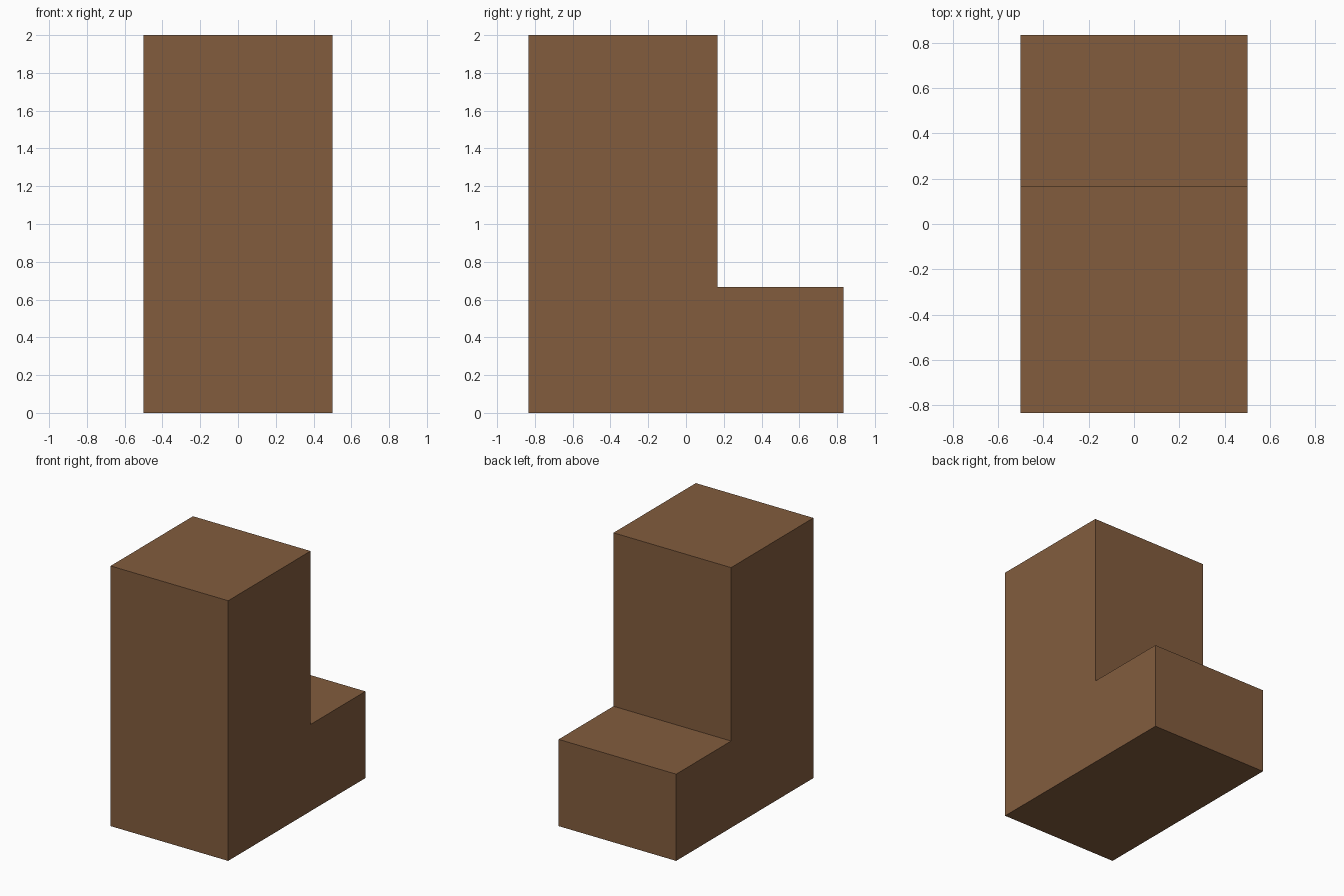
import bpy, bmesh

if "Cube" in bpy.data.objects:
    bpy.data.objects.remove(bpy.data.objects["Cube"])

U = 1 / 6  # the model sits on a grid of sixths
HALF_WIDTH = 0.5

brown = bpy.data.materials.new("wood_brown")
brown.diffuse_color = (0.225, 0.108, 0.048, 1)
brown.use_nodes = True
brown.node_tree.nodes["Principled BSDF"].inputs["Base Color"].default_value = brown.diffuse_color

# L-shaped side profile (y, z): tall block in front, low step behind
profile = [(-5 * U, 0), (5 * U, 0), (5 * U, 4 * U),
           (U, 4 * U), (U, 2), (-5 * U, 2)]

# Extrude the profile across the width
bm = bmesh.new()
side = bm.faces.new([bm.verts.new((-HALF_WIDTH, y, z)) for y, z in profile])
extruded = bmesh.ops.extrude_face_region(bm, geom=[side], use_keep_orig=True)
verts = [g for g in extruded["geom"] if isinstance(g, bmesh.types.BMVert)]
bmesh.ops.translate(bm, verts=verts, vec=(2 * HALF_WIDTH, 0, 0))
bmesh.ops.recalc_face_normals(bm, faces=bm.faces)

mesh = bpy.data.meshes.new("stepped_block")
bm.to_mesh(mesh)
bm.free()
mesh.materials.append(brown)
block = bpy.data.objects.new("stepped_block", mesh)
bpy.context.collection.objects.link(block)
